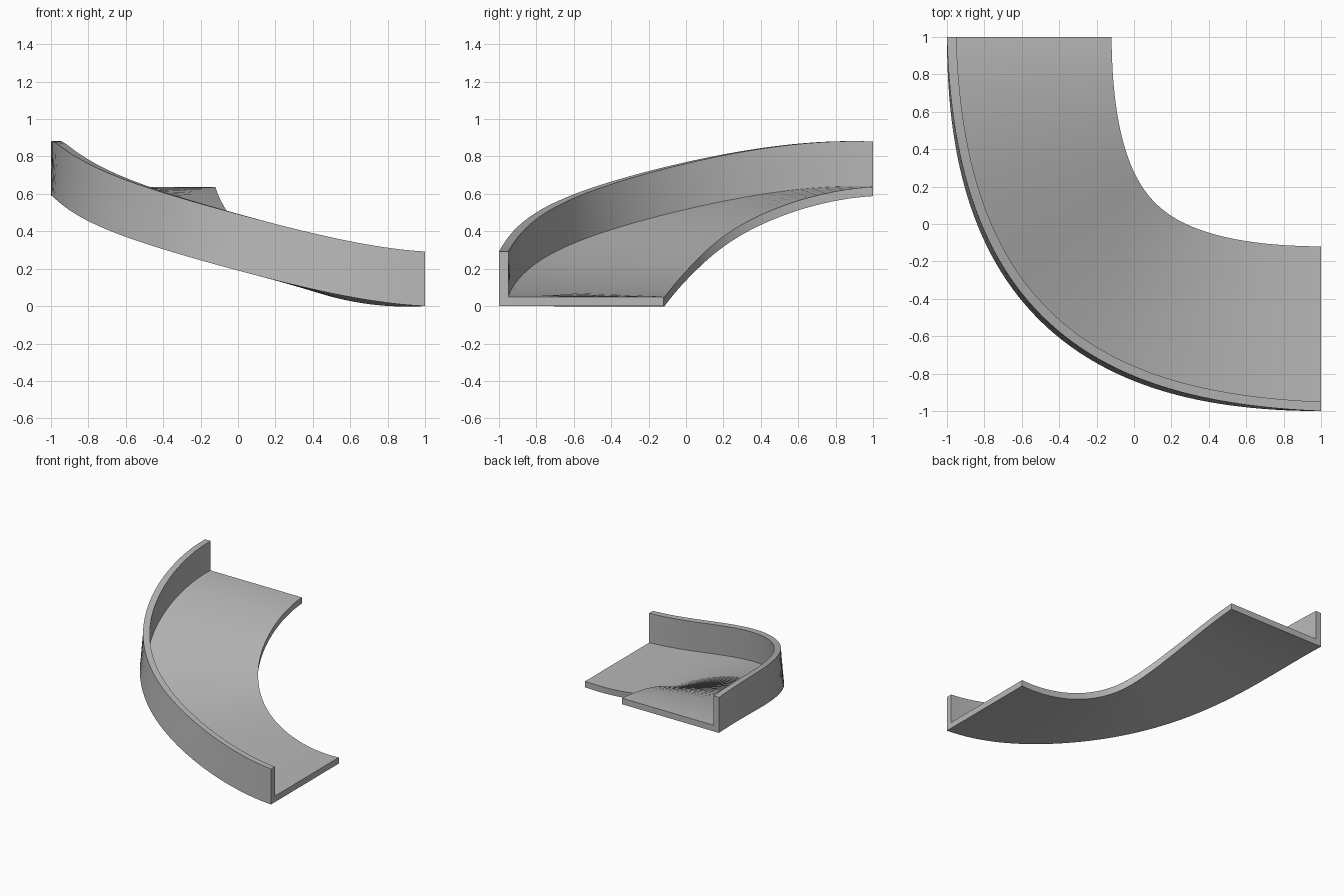
import bpy, bmesh, math
from mathutils import Vector

default = bpy.data.objects.get("Cube")
if default:
    bpy.data.objects.remove(default, do_unlink=True)

RISE = 0.588          # climb from the low end to the high end
HALF = 0.44           # half of the floor width
THICK = 0.05          # floor and wall thickness
WALL = 0.292          # wall height
BANK = 0.1            # largest inward lean, halfway along
HANDLE = 1.12
STEPS = 56

grey = bpy.data.materials.new("plain_grey")
grey.use_nodes = True
colour = (0.48, 0.48, 0.48, 1)
grey.diffuse_color = colour
grey.node_tree.nodes["Principled BSDF"].inputs["Base Color"].default_value = colour

# Plan curve of the floor's centre line
start, end = Vector((1, HALF - 1, 0)), Vector((HALF - 1, 1, 0))
ctrl = [start, start - Vector((HANDLE, 0, 0)), end - Vector((0, HANDLE, 0)), end]


def plan(t):
    s = 1 - t
    return s**3 * ctrl[0] + 3*s*s*t * ctrl[1] + 3*s*t*t * ctrl[2] + t**3 * ctrl[3]


path = [plan(i / STEPS) for i in range(STEPS + 1)]
lengths = [0]
for a, b in zip(path, path[1:]):
    lengths.append(lengths[-1] + (b - a).length)
fractions = [d / lengths[-1] for d in lengths]

# Height eases in and out along the path
for p, f in zip(path, fractions):
    p.z = RISE * f * f * (3 - 2 * f)

# L-shaped section: floor with a wall on the outer side
section = [(-HALF, 0), (HALF, 0), (HALF, THICK), (THICK - HALF, THICK),
           (THICK - HALF, WALL), (-HALF, WALL)]

# Sweep the section along the path, square to it and banked inward
bm = bmesh.new()
rings = []
for i, (p, f) in enumerate(zip(path, fractions)):
    if i == 0:
        tangent = Vector((-1, 0, 0))
    elif i == STEPS:
        tangent = Vector((0, 1, 0))
    else:
        tangent = (path[i + 1] - path[i - 1]).normalized()
    side = tangent.cross(Vector((0, 0, 1))).normalized()
    up = side.cross(tangent)
    lean = BANK * math.sin(math.pi * f)
    inward = side * math.cos(lean) - up * math.sin(lean)
    upward = up * math.cos(lean) + side * math.sin(lean)
    rings.append([bm.verts.new(p + inward * u + upward * v) for u, v in section])

n = len(section)
for a, b in zip(rings, rings[1:]):
    for j in range(n):
        k = (j + 1) % n
        bm.faces.new((a[j], a[k], b[k], b[j]))
bm.faces.new(rings[0])
bm.faces.new(rings[-1])
bmesh.ops.recalc_face_normals(bm, faces=bm.faces)

mesh = bpy.data.meshes.new("curved_ramp")
bm.to_mesh(mesh)
bm.free()
mesh.materials.append(grey)
ramp = bpy.data.objects.new("curved_ramp", mesh)
bpy.context.collection.objects.link(ramp)

# Smooth along the curve, crisp at the section corners
bpy.ops.object.select_all(action="DESELECT")
ramp.select_set(True)
bpy.context.view_layer.objects.active = ramp
bpy.ops.object.shade_smooth_by_angle(angle=math.radians(30))
